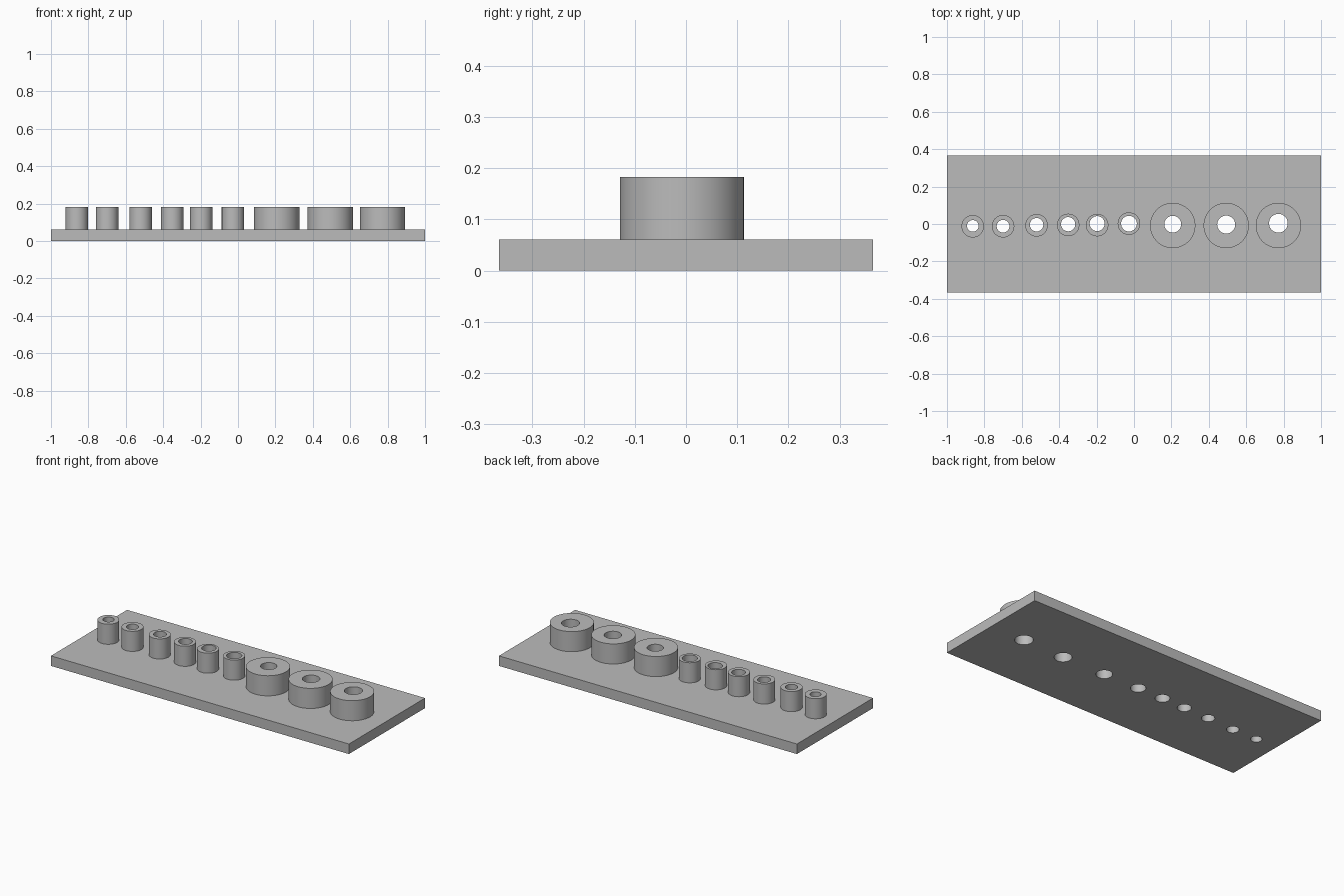
import bpy

default = bpy.data.objects.get("Cube")
if default:
    bpy.data.objects.remove(default, do_unlink=True)

PLATE_TOP, PEG_TOP = 0.061, 0.183
SMALL, LARGE = 0.06, 0.121

# x, y and radius of each peg, then y and radius of its bore
PEGS = [
    (-0.862, -0.012, SMALL, -0.010, 0.031),
    (-0.700, -0.012, SMALL, -0.012, 0.034),
    (-0.521, -0.007, SMALL, -0.004, 0.036),
    (-0.352, -0.005, SMALL, -0.001, 0.038),
    (-0.197, -0.006, SMALL, 0.002, 0.040),
    (-0.027, 0.002, SMALL, 0.002, 0.042),
    (0.207, -0.008, LARGE, -0.001, 0.045),
    (0.493, -0.008, LARGE, -0.003, 0.048),
    (0.772, -0.008, LARGE, 0.004, 0.050),
]

grey = bpy.data.materials.new("plain grey")
grey.use_nodes = True
COLOUR = (0.5, 0.5, 0.5, 1)
grey.diffuse_color = COLOUR
grey.node_tree.nodes["Principled BSDF"].inputs["Base Color"].default_value = COLOUR


def cylinder(name, x, y, radius, bottom, top):
    bpy.ops.mesh.primitive_cylinder_add(vertices=64, radius=radius, depth=top - bottom,
                                        location=(x, y, (bottom + top) / 2))
    ob = bpy.context.object
    ob.name = name
    ob.data.materials.append(grey)
    return ob


def combine(target, tool, operation):
    mod = target.modifiers.new(operation.lower(), 'BOOLEAN')
    mod.operation, mod.solver, mod.object = operation, 'EXACT', tool
    bpy.context.view_layer.objects.active = target
    bpy.ops.object.modifier_apply(modifier=mod.name)
    bpy.data.objects.remove(tool, do_unlink=True)


# Base plate
bpy.ops.mesh.primitive_cube_add(size=1, location=(0, 0, PLATE_TOP / 2))
plate = bpy.context.object
plate.name = "gauge_plate"
plate.scale = (2, 0.73, PLATE_TOP)
bpy.ops.object.transform_apply(location=True, scale=True)
plate.data.materials.append(grey)

# Raised pegs joined to the plate, then bored right through
for x, y, radius, bore_y, bore in PEGS:
    combine(plate, cylinder("peg", x, y, radius, PLATE_TOP / 2, PEG_TOP), 'UNION')
    combine(plate, cylinder("bore", x, bore_y, bore, -0.1, PEG_TOP + 0.1), 'DIFFERENCE')

# Smooth round walls with crisp rims
bpy.ops.object.select_all(action='DESELECT')
plate.select_set(True)
bpy.context.view_layer.objects.active = plate
bpy.ops.object.shade_smooth_by_angle()
